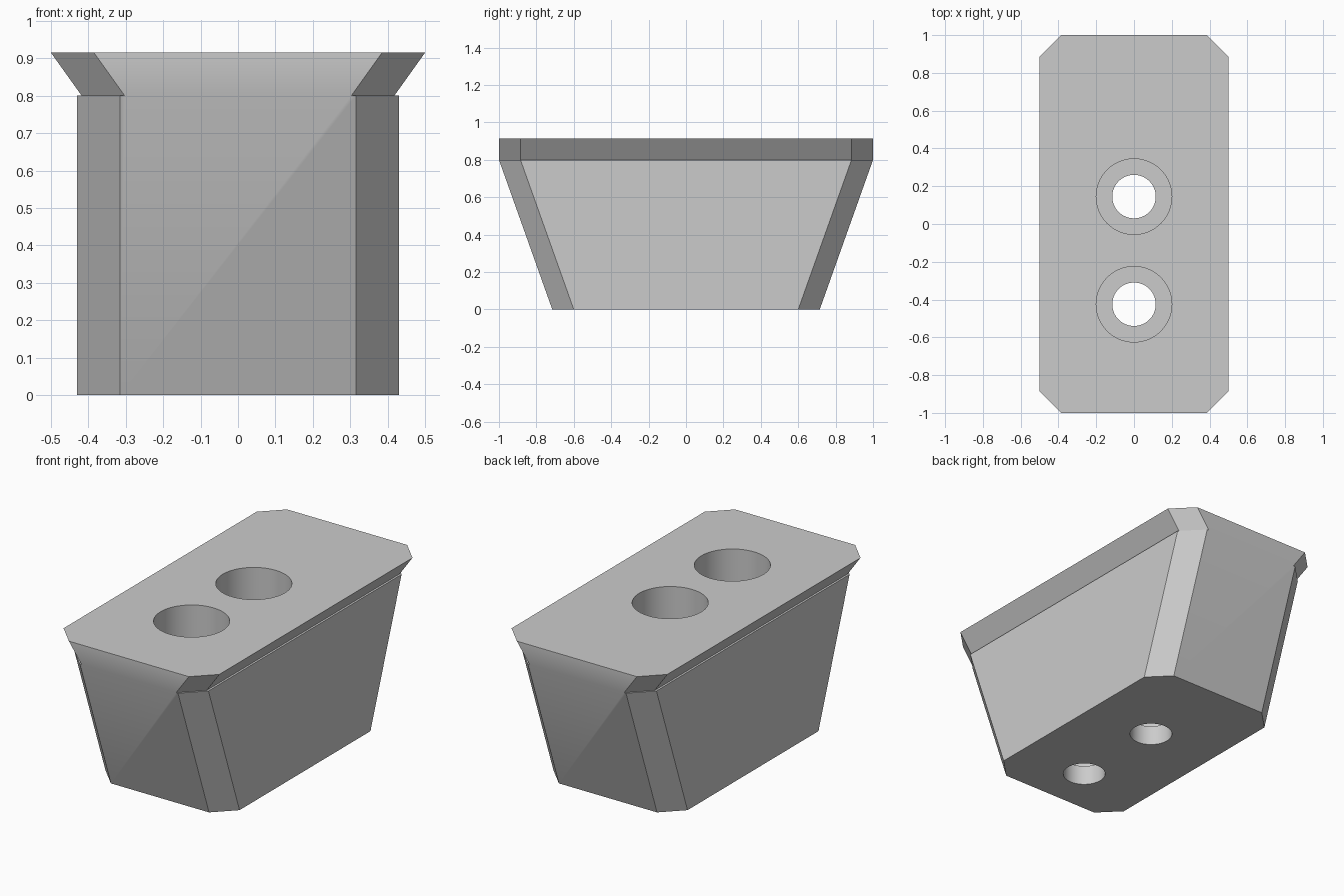
import bpy, bmesh, math

if "Cube" in bpy.data.objects:
    bpy.data.objects.remove(bpy.data.objects["Cube"])

CHAMFER = 0.115
RIM_Z, TOP_Z = 0.80, 0.915

# Single flat colour
grey = bpy.data.materials.new("light_grey")
grey.use_nodes = True
grey.diffuse_color = (0.6, 0.6, 0.6, 1)
grey.node_tree.nodes["Principled BSDF"].inputs["Base Color"].default_value = (0.6, 0.6, 0.6, 1)


def add_object(name, bm):
    bmesh.ops.recalc_face_normals(bm, faces=bm.faces)
    mesh = bpy.data.meshes.new(name)
    bm.to_mesh(mesh)
    bm.free()
    mesh.materials.append(grey)
    obj = bpy.data.objects.new(name, mesh)
    bpy.context.collection.objects.link(obj)
    return obj


def chamfered_ring(bm, hx, hy, z):
    """Octagon, counter-clockwise; edges 0 and 4 are the long sides, 2 and 6 the ends."""
    cx, cy = hx - CHAMFER, hy - CHAMFER
    quarter = [(hx, cy), (cx, hy)]
    pts = quarter + [(-x, y) for x, y in reversed(quarter)]
    pts += [(-x, -y) for x, y in pts]
    pts = pts[-1:] + pts[:-1]
    return [bm.verts.new((x, y, z)) for x, y in pts]


# Tapered block with flared rim
bm = bmesh.new()
foot = chamfered_ring(bm, 0.43, 0.715, 0)
shoulder = chamfered_ring(bm, 0.43, 1.0, RIM_Z)
neck = chamfered_ring(bm, 0.418, 1.0, RIM_Z)
lip = chamfered_ring(bm, 0.5, 1.0, TOP_Z)
bm.faces.new(foot)
bm.faces.new(lip)
for i in range(8):
    j = (i + 1) % 8
    bm.faces.new((neck[i], neck[j], lip[j], lip[i]))
    if i in (2, 6):
        # End walls meet the rim directly, without a ledge
        bm.faces.new((foot[i], foot[j], shoulder[j], neck[j], neck[i], shoulder[i]))
    else:
        bm.faces.new((foot[i], foot[j], shoulder[j], shoulder[i]))
        bm.faces.new((shoulder[i], shoulder[j], neck[j], neck[i]))
block = add_object("tapered_block", bm)


# Stepped bolt holes: wide bore above, narrow hole through the floor
def bolt_hole(name, y, segments=64):
    bm = bmesh.new()
    rings = []
    for radius, z in ((0.115, -0.1), (0.115, 0.115), (0.2, 0.115), (0.2, 1.1)):
        angles = [math.tau * k / segments for k in range(segments)]
        rings.append([bm.verts.new((radius * math.cos(a), y + radius * math.sin(a), z))
                      for a in angles])
    bm.faces.new(rings[0])
    bm.faces.new(rings[-1])
    for low, high in zip(rings, rings[1:]):
        for k in range(segments):
            n = (k + 1) % segments
            bm.faces.new((low[k], low[n], high[n], high[k]))
    return add_object(name, bm)


bpy.context.view_layer.objects.active = block
block.select_set(True)
for name, y in (("rear_hole_cutter", 0.145), ("front_hole_cutter", -0.425)):
    cutter = bolt_hole(name, y)
    cut = block.modifiers.new(name, "BOOLEAN")
    cut.operation = "DIFFERENCE"
    cut.solver = "EXACT"
    cut.object = cutter
    bpy.ops.object.modifier_apply(modifier=cut.name)
    bpy.data.objects.remove(cutter)

bpy.ops.object.shade_smooth_by_angle(angle=math.radians(30))
